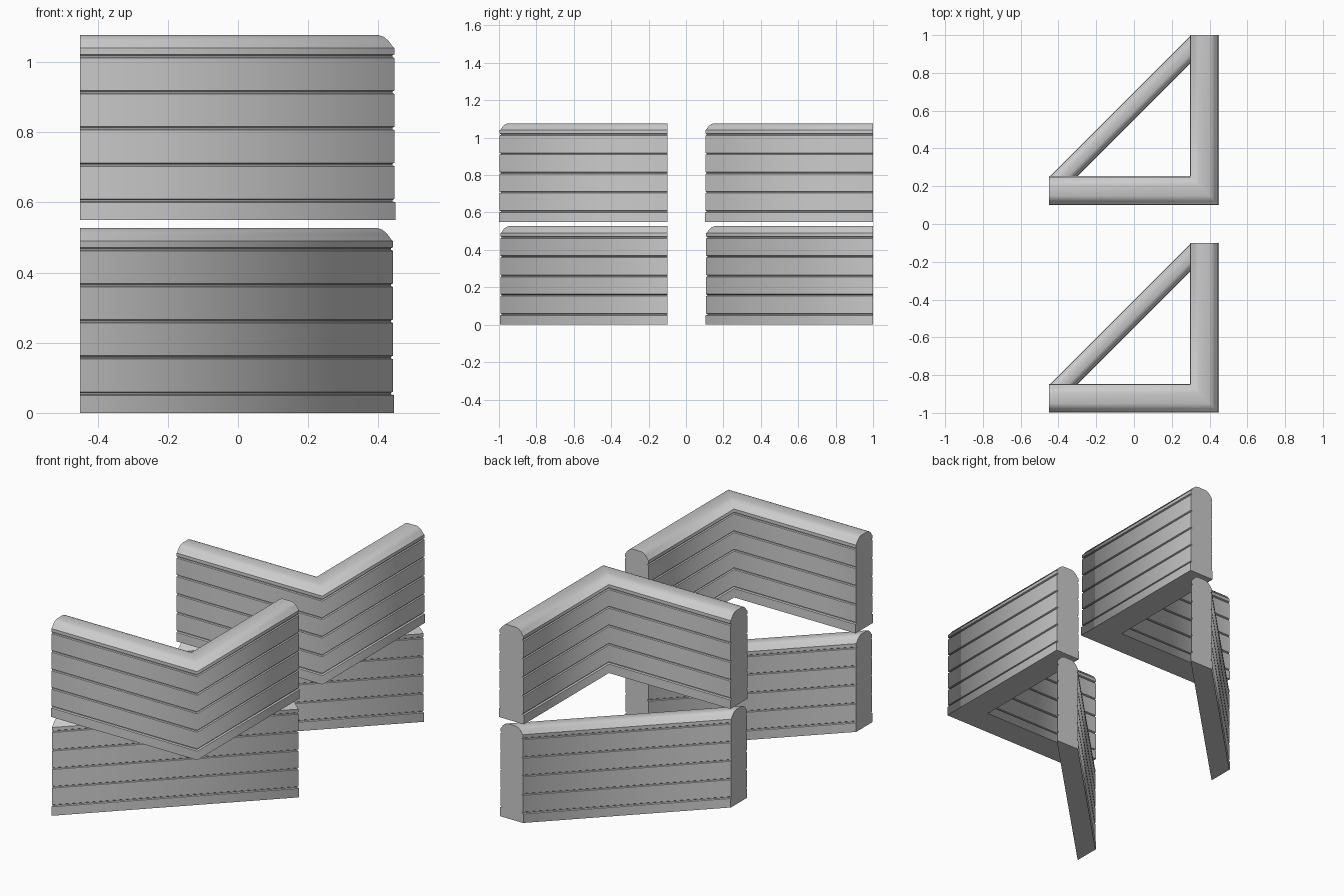
import bpy, bmesh, math
from mathutils import Vector

cube = bpy.data.objects.get("Cube")
if cube:
    bpy.data.objects.remove(cube, do_unlink=True)

grey = bpy.data.materials.new("plain_grey")
grey.use_nodes = True
colour = (0.6, 0.6, 0.6, 1)
grey.diffuse_color = colour
grey.node_tree.nodes["Principled BSDF"].inputs["Base Color"].default_value = colour


def wall_profile(half):
    """Closed outline (across, up): planked sides, lip and rounded cap."""
    panel, groove = half - 0.003, half - 0.009
    side = [(half, 0.0)]
    for z in (0.055, 0.158, 0.261, 0.364, 0.467):
        lower = half if z < 0.1 else panel
        side += [(lower, z - 0.005), (groove, z - 0.002),
                 (groove, z + 0.002), (panel, z + 0.005)]
    # lip and cap
    side += [(panel, 0.490), (half - 0.008, 0.494), (half - 0.020, 0.511),
             (half - 0.033, 0.522), (half - 0.048, 0.527)]
    return side + [(-a, z) for a, z in reversed(side)]


def sweep_wall(name, stations, half, base, shift):
    """Skin the profile along stations of (centre, outward direction)."""
    bm = bmesh.new()
    rings = []
    for centre, out in stations:
        rings.append([bm.verts.new((centre[0] + out[0] * a,
                                    centre[1] + out[1] * a + shift, base + z))
                      for a, z in wall_profile(half)])
    n = len(rings[0])
    for r, s in zip(rings, rings[1:]):
        for i in range(n):
            j = (i + 1) % n
            bm.faces.new((r[i], s[i], s[j], r[j]))
    caps = [bm.faces.new(rings[0]), bm.faces.new(rings[-1])]
    bmesh.ops.recalc_face_normals(bm, faces=bm.faces)
    for f in bm.faces:
        f.smooth = True
    # plank edges are crisp, bends along the wall stay smooth
    for r, s in zip(rings, rings[1:]):
        for u, v in zip(r, s):
            e = bm.edges.get((u, v))
            e.smooth = e.calc_face_angle() < math.radians(33)
    for cap in caps:
        for e in cap.edges:
            e.smooth = False
    mesh = bpy.data.meshes.new(name)
    bm.to_mesh(mesh)
    bm.free()
    mesh.materials.append(grey)
    obj = bpy.data.objects.new(name, mesh)
    bpy.context.collection.objects.link(obj)


front, right = Vector((0, -1)), Vector((1, 0))

# right-angled corner wall
corner = [((-0.45, 0.177), front),
          ((0.373, 0.177), front + right),
          ((0.373, 1.0), right)]

# diagonal wall with tiny straight ends
diagonal = [((-0.45, 0.178), front), ((-0.446, 0.178), front),
            ((0.372, 0.996), right), ((0.372, 1.0), right)]

for place, shift in (("back", 0.0), ("front", -1.1)):
    sweep_wall(place + "_corner_wall", corner, 0.076, 0.55, shift)
    sweep_wall(place + "_diagonal_wall", diagonal, 0.073, 0.0, shift)
